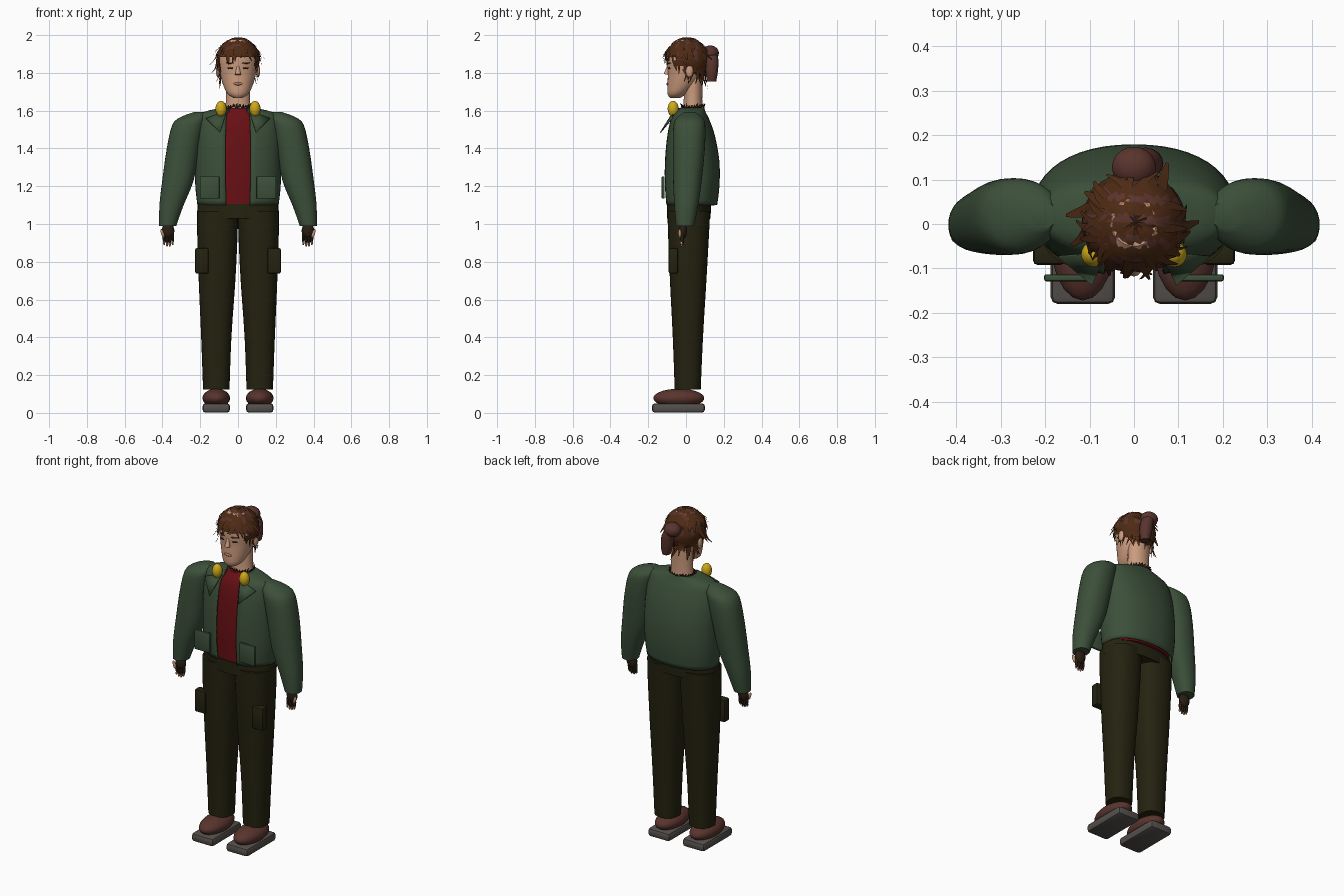
import bpy, bmesh, math, random
from mathutils import Vector, Matrix

random.seed(4)
if "Cube" in bpy.data.objects:
    bpy.data.objects.remove(bpy.data.objects["Cube"], do_unlink=True)


def colour(name, r, g, b):
    m = bpy.data.materials.new(name)
    m.use_nodes = True
    m.diffuse_color = (r, g, b, 1)
    bsdf = m.node_tree.nodes["Principled BSDF"]
    bsdf.inputs["Base Color"].default_value = (r, g, b, 1)
    bsdf.inputs["Roughness"].default_value = 0.8
    return m


GREEN = colour("jacket green", .045, .08, .042)
RED = colour("shirt red", .14, .005, .007)
OLIVE = colour("trouser olive", .018, .016, .005)
LEATHER = colour("red brown", .1, .034, .026)
GREY = colour("sole grey", .09, .08, .072)
SKIN = colour("skin", .6, .33, .21)
YELLOW = colour("yellow", .62, .4, .01)
HAIR = colour("hair brown", .075, .023, .007)
DARK = colour("glove brown", .022, .013, .006)
LIP = colour("lip", .42, .17, .12)
SIDES = ((1, "left"), (-1, "right"))
made = []


def finish(name, bm, *mats):
    bmesh.ops.recalc_face_normals(bm, faces=bm.faces)
    me = bpy.data.meshes.new(name)
    bm.to_mesh(me)
    bm.free()
    for m in mats:
        me.materials.append(m)
    ob = bpy.data.objects.new(name, me)
    bpy.context.collection.objects.link(ob)
    made.append(ob)
    return ob


def smooth_rows(rows, steps=3):
    """Catmull-Rom interpolation between cross-sections."""
    out = []
    for i in range(len(rows) - 1):
        a, b, c, d = (Vector(rows[max(0, min(len(rows) - 1, i + k))]) for k in (-1, 0, 1, 2))
        for s in range(steps):
            t = s / steps
            out.append(.5 * (2 * b + (c - a) * t + (2 * a - 5 * b + 4 * c - d) * t * t
                             + (3 * b - a - 3 * c + d) * t ** 3))
    return out + [Vector(rows[-1])]


def loft(name, rows, mat, side=1, power=2.0, segs=32, cut=None, caps=True):
    """Rows are z, centre x, half width, front y, back y."""
    bm = bmesh.new()
    rings = []
    for z, cx, rx, y0, y1 in smooth_rows(rows):
        ring = []
        for k in range(segs):
            a = math.tau * k / segs
            c, s = math.cos(a), math.sin(a)
            px = math.copysign(abs(c) ** (2 / power), c) * rx
            py = math.copysign(abs(s) ** (2 / power), s) * (y1 - y0) / 2
            ring.append(bm.verts.new((side * (cx + px), (y0 + y1) / 2 + py, z)))
        rings.append(ring)
    for r, q in zip(rings, rings[1:]):
        for k in range(segs):
            n = (k + 1) % segs
            bm.faces.new((r[k], r[n], q[n], q[k]))
    if caps:
        bm.faces.new(rings[0])
        bm.faces.new(rings[-1])
    if cut:
        bmesh.ops.delete(bm, geom=[f for f in bm.faces if cut(f.calc_center_median())], context="FACES")
    return finish(name, bm, mat)


def ball(name, loc, size, mat, rot=0, axis="X", segs=20):
    bm = bmesh.new()
    bmesh.ops.create_uvsphere(bm, u_segments=segs, v_segments=segs * 2 // 3, radius=1)
    bm.transform(Matrix.Translation(loc) @ Matrix.Rotation(rot, 4, axis) @ Matrix.Diagonal((*size, 1)))
    return finish(name, bm, mat)


def box(name, loc, size, mat, bevel=.008, tilt=0):
    bm = bmesh.new()
    bmesh.ops.create_cube(bm, size=1)
    bm.transform(Matrix.Diagonal((*size, 1)))
    bmesh.ops.bevel(bm, geom=bm.edges[:], offset=bevel, segments=2, profile=.5, affect="EDGES")
    bm.transform(Matrix.Translation(loc) @ Matrix.Rotation(tilt, 4, "X"))
    return finish(name, bm, mat)


# Torso: shirt below an open jacket
loft("shirt", [(1.098, 0, .205, -.095, .15), (1.3, 0, .2, -.102, .16), (1.48, 0, .19, -.09, .13),
               (1.57, 0, .15, -.07, .1), (1.615, 0, .07, -.04, .09)], RED)
jacket = loft("jacket", [(1.1, 0, .215, -.108, .165), (1.2, 0, .226, -.116, .177), (1.33, 0, .228, -.116, .177),
                         (1.46, 0, .226, -.104, .155), (1.55, 0, .215, -.085, .125),
                         (1.59, 0, .19, -.065, .105), (1.618, 0, .075, -.04, .095)],
              GREEN, power=2.2, segs=48, caps=False, cut=lambda c: abs(c.x) < .06 and c.y < 0)
shell = jacket.modifiers.new("cloth thickness", "SOLIDIFY")
shell.thickness = .006

# Trousers
loft("waistband", [(1.03, 0, .218, -.1, .13), (1.105, 0, .214, -.1, .133)], OLIVE, power=2.3)

for side, word in SIDES:
    loft(word + "_trouser_leg", [(.125, .115, .07, -.06, .078), (.4, .115, .08, -.07, .09),
                                 (.7, .111, .097, -.085, .108), (.95, .109, .107, -.095, .122),
                                 (1.07, .108, .108, -.098, .128)], OLIVE, side, power=2.3)
    box(word + "_cargo_pocket", (side * .191, -.067, .805), (.072, .05, .135), OLIVE, .01)
    # Footwear
    box(word + "_sole", (side * .115, -.04, .026), (.145, .28, .05), GREY, .016)
    ball(word + "_shoe", (side * .115, -.038, .078), (.073, .135, .05), LEATHER)
    # Sleeves and jacket trim
    loft(word + "_sleeve", [(.99, .372, .045, -.053, .043), (1.1, .352, .064, -.062, .065),
                            (1.23, .318, .083, -.068, .083), (1.4, .29, .087, -.07, .1),
                            (1.525, .262, .086, -.066, .102), (1.565, .235, .07, -.045, .085),
                            (1.592, .205, .03, -.01, .05)], GREEN, side, power=2.2)
    box(word + "_jacket_pocket", (side * .15, -.121, 1.193), (.104, .016, .118), GREEN, .005)
    bm = bmesh.new()
    bm.faces.new([bm.verts.new((side * x, y, z)) for x, y, z in
                  ((.06, -.066, 1.6), (.17, -.075, 1.56), (.095, -.138, 1.485))])
    lapel = finish(word + "_lapel", bm, GREEN)
    lapel.modifiers.new("cloth thickness", "SOLIDIFY").thickness = .005
    # Earphones resting on the collar
    ball(word + "_earphone", (side * .09, -.068, 1.61), (.029, .029, .042), YELLOW)
    # Gloved hands with bare fingertips
    ball(word + "_palm", (side * .37, -.015, .965), (.033, .021, .042), DARK)
    for i in range(4):
        x, low = .346 + .015 * i, .9 + (.008 if i in (0, 3) else 0)
        ball(f"{word}_finger_{i}", (side * x, -.02, low + .02), (.0085, .01, .035), DARK, segs=10)
        ball(f"{word}_fingertip_{i}", (side * x, -.024, low - .008), (.006, .007, .012), SKIN, segs=8)
    ball(word + "_thumb", (side * .4, -.033, .95), (.008, .009, .025), SKIN, .3 * side, "Y", 10)
    # Ears, eyes and brows
    ball(word + "_ear", (side * .106, .018, 1.81), (.011, .02, .034), SKIN, segs=12)
    ball(word + "_eye", (side * .041, -.0895, 1.825), (.017, .004, .005), DARK, .35 * side, "Z", 12)
    ball(word + "_brow", (side * .043, -.09, 1.852), (.024, .004, .004), HAIR, .4 * side, "Z", 12)

# Head and neck
loft("neck", [(1.59, 0, .069, -.02, .09), (1.66, 0, .064, -.012, .086), (1.77, 0, .066, -.01, .088)], SKIN)
loft("head", [(1.668, 0, .025, -.085, -.03), (1.69, 0, .056, -.098, .005), (1.74, 0, .08, -.098, .06),
              (1.8, 0, .096, -.096, .088), (1.87, 0, .105, -.1, .1), (1.93, 0, .092, -.088, .092),
              (1.975, 0, .05, -.05, .055)], SKIN)
bm = bmesh.new()
bmesh.ops.create_cone(bm, cap_ends=True, segments=10, radius1=.02, radius2=.006, depth=.055)
bm.transform(Matrix.Translation((0, -.097, 1.818)) @ Matrix.Rotation(-.2, 4, "X") @ Matrix.Diagonal((.8, .8, 1, 1)))
finish("nose", bm, SKIN)
ball("lips", (0, -.097, 1.742), (.026, .007, .008), LIP, segs=14)

# Ragged dark collar
bm = bmesh.new()
for k in range(28):
    pts = []
    for a, r, z in ((k - .1, .069, 1.615), (k + 1.1, .069, 1.615), (k + .8, .078, 1.635), (k + .2, .072, 1.628)):
        t = math.tau * a / 28
        pts.append(bm.verts.new((r * math.cos(t), .036 + .86 * r * math.sin(t), z + random.uniform(-.006, .006))))
    bm.faces.new(pts)
finish("ragged_collar", bm, DARK)

# Hair cap, cut away from the face, with red brown partings
CENTRE, SIZE = Vector((0, .005, 1.868)), Vector((.113, .114, .118))


def hairline(y):
    return 1.885 if y < -.06 else 1.83 if y < -.015 else 1.785 if y < .04 else 1.755


bm = bmesh.new()
bmesh.ops.create_uvsphere(bm, u_segments=36, v_segments=24, radius=1)
for v in bm.verts:
    v.co = CENTRE + v.co * SIZE * random.uniform(.985, 1.035)
bmesh.ops.delete(bm, context="FACES", geom=[
    f for f in bm.faces if f.calc_center_median().z < hairline(f.calc_center_median().y)])
for f in bm.faces:
    c = f.calc_center_median()
    f.material_index = int(math.sin(c.y * 130 + c.x * 12) > .55 and c.z > 1.87)
finish("hair_cap", bm, HAIR, LEATHER)

# Loose locks lying over the cap and hanging below the hairline
bm = bmesh.new()


def lock(angle, height, length, width, flare, swing):
    pairs = []
    for i in range(4):
        t = i / 3
        z = height - length * t
        u = max(-.5, min(.98, (z - CENTRE.z) / SIZE.z))
        r = math.sqrt(1 - u * u) * 1.04 + flare * t * t
        w = width * (1 - t * .85)
        pair = []
        for s in (-1, 1):
            a = angle + swing * t + s * w
            pair.append(bm.verts.new((CENTRE.x + SIZE.x * r * math.cos(a), CENTRE.y + SIZE.y * r * math.sin(a), z)))
        pairs.append(pair)
    for p, q in zip(pairs, pairs[1:]):
        bm.faces.new((p[0], p[1], q[1], q[0]))


for i in range(46):
    a = math.tau * i / 46 + random.uniform(-.06, .06)
    y = CENTRE.y + SIZE.y * math.sin(a)
    top = hairline(y) + random.uniform(.03, .08)
    lock(a, top, random.uniform(.05, .09), random.uniform(.07, .14),
         random.uniform(0, .18), random.uniform(-.35, .35))
for i in range(24):
    lock(random.uniform(0, math.tau), random.uniform(1.93, 1.98), random.uniform(.04, .08), .16,
         random.uniform(.02, .15), random.uniform(-.5, .5))
# Stray wisps at the temples
for a, z, out in ((3.35, 1.86, .42), (3.6, 1.84, .2), (-.15, 1.93, .25), (.9, 1.93, .3), (2.9, 1.9, .35)):
    lock(a, z, .06, .16, out, .15)
finish("hair_locks", bm, HAIR)

# Tied-up bun with hanging tail
ball("hair_bun", (0, .128, 1.905), (.05, .046, .04), LEATHER)
loft("hair_tail", [(1.755, .035, .022, .11, .16), (1.8, .032, .034, .105, .168), (1.86, .025, .036, .1, .172),
                   (1.905, .01, .03, .1, .165)], LEATHER, segs=16)

# Smooth shading with sharp creases
bpy.ops.object.select_all(action="DESELECT")
for ob in made:
    ob.select_set(True)
bpy.context.view_layer.objects.active = made[0]
bpy.ops.object.shade_smooth_by_angle(angle=math.radians(40))
